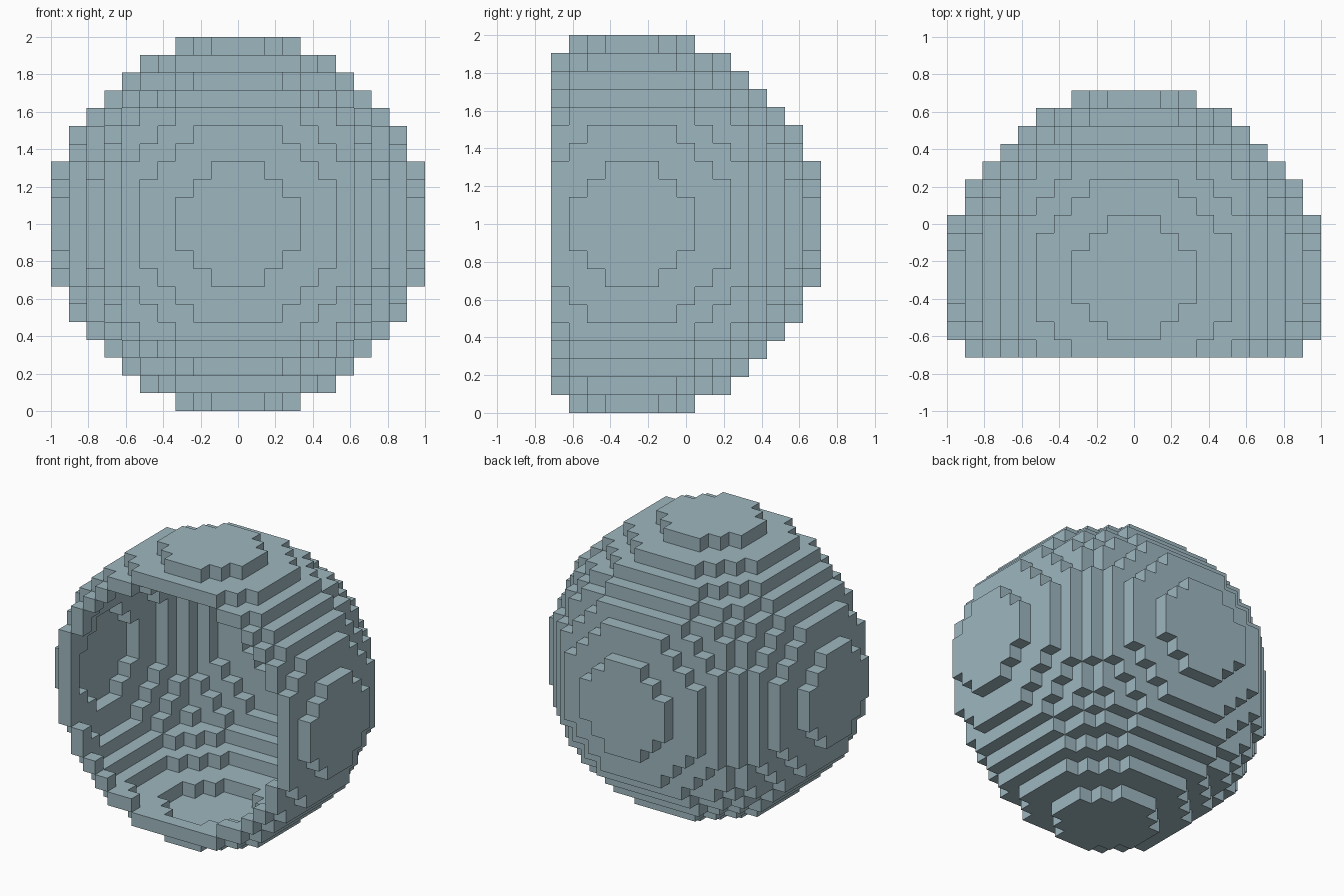
import bpy
import bmesh
from mathutils import Vector

cube = bpy.data.objects.get("Cube")
if cube:
    bpy.data.objects.remove(cube, do_unlink=True)

RADIUS = 10              # blocks from the middle block to the outermost one
FRONT = -4               # first row kept behind the open front
SIZE = 2 / (2 * RADIUS + 1)
CENTRE = Vector((0, -3 * SIZE, 1))


def inside(i, j, k):
    return i * i + j * j + k * k <= (RADIUS + 0.5) ** 2


def in_shell(i, j, k):
    # A block is kept when it is in the ball and touches the outside
    i, j, k = abs(i), abs(j), abs(k)
    return inside(i, j, k) and not (
        inside(i + 1, j, k) and inside(i, j + 1, k) and inside(i, j, k + 1))


# Blocks of the hollow ball, sliced open at the front
span = range(-RADIUS, RADIUS + 1)
blocks = {(i, j, k) for i in span for j in range(FRONT, RADIUS + 1)
          for k in span if in_shell(i, j, k)}

# Only the exposed sides of the blocks become faces
bm = bmesh.new()
corners = {}


def corner(p):
    key = tuple(round(2 * c) for c in p)
    if key not in corners:
        corners[key] = bm.verts.new(CENTRE + p * SIZE)
    return corners[key]


for block in sorted(blocks):
    for axis in range(3):
        for sign in (-1, 1):
            n = Vector((0, 0, 0))
            n[axis] = sign
            neighbour = tuple(b + int(c) for b, c in zip(block, n))
            if neighbour in blocks:
                continue
            u = Vector((0, 0, 0))
            u[(axis + 1) % 3] = 1
            v = n.cross(u)
            mid = Vector(block) + n / 2
            bm.faces.new([corner(mid + (a * u + b * v) / 2)
                          for a, b in ((-1, -1), (1, -1), (1, 1), (-1, 1))])

mesh = bpy.data.meshes.new("block_dome_shell")
bm.to_mesh(mesh)
bm.free()
shell = bpy.data.objects.new("block_dome_shell", mesh)
bpy.context.collection.objects.link(shell)

# Pale blue grey
colour = (0.34, 0.47, 0.52, 1)
mat = bpy.data.materials.new("pale_blue_grey")
mat.use_nodes = True
mat.diffuse_color = colour
for node in mat.node_tree.nodes:
    if node.type == 'BSDF_PRINCIPLED':
        node.inputs["Base Color"].default_value = colour
mesh.materials.append(mat)
